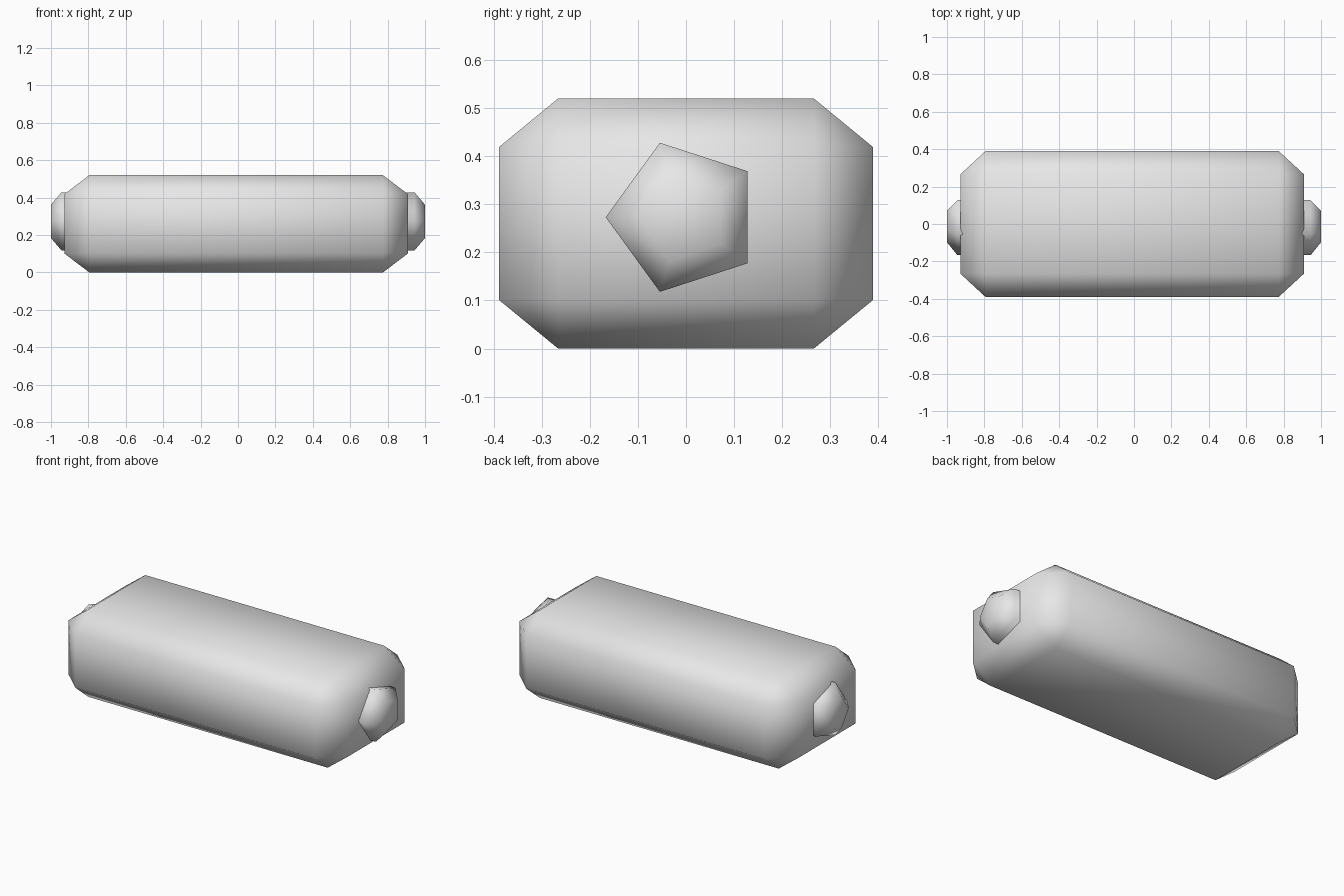
import bpy, bmesh, math
from mathutils import Matrix

cube = bpy.data.objects.get("Cube")
if cube:
    bpy.data.objects.remove(cube, do_unlink=True)

grey = bpy.data.materials.new("plain grey")
grey.use_nodes = True
colour = (0.8, 0.8, 0.8, 1)
grey.diffuse_color = colour
grey.node_tree.nodes["Principled BSDF"].inputs["Base Color"].default_value = colour


def finish(bm, name, location):
    """Turn a bmesh into a smooth shaded object."""
    bmesh.ops.recalc_face_normals(bm, faces=bm.faces)
    for face in bm.faces:
        face.smooth = True
    mesh = bpy.data.meshes.new(name)
    bm.to_mesh(mesh)
    bm.free()
    mesh.materials.append(grey)
    obj = bpy.data.objects.new(name, mesh)
    obj.location = location
    bpy.context.collection.objects.link(obj)


# Body: chamfered block, with its own chamfer depth along each axis
outer = (0.918, 0.389, 0.26)
inner = (0.785, 0.266, 0.159)
bm = bmesh.new()
bmesh.ops.create_cube(bm, size=2)
bmesh.ops.bevel(bm, geom=bm.edges[:], offset=0.4, segments=1, affect='EDGES')
for v in bm.verts:
    for axis in range(3):
        size = outer[axis] if abs(v.co[axis]) > 0.9 else inner[axis]
        v.co[axis] = math.copysign(size, v.co[axis])
finish(bm, "body", (-0.01, 0, 0.26))

# Axle pin: five-sided bar through the body with chamfered ends
bm = bmesh.new()
turn = Matrix.Rotation(math.pi / 2, 4, 'Y')
bmesh.ops.create_cone(bm, cap_ends=True, segments=5, radius1=0.163,
                      radius2=0.163, depth=2, matrix=turn)
# Point one corner of the pentagon to the front
corner = bm.verts[:][0].co
bmesh.ops.rotate(bm, verts=bm.verts, matrix=Matrix.Rotation(
    math.pi - math.atan2(corner.z, corner.y), 3, 'X'))
rims = [e for e in bm.edges if abs(e.verts[0].co.x - e.verts[1].co.x) < 0.1]
bmesh.ops.bevel(bm, geom=rims, offset=0.056, segments=1, affect='EDGES')
finish(bm, "axle_pin", (0, -0.004, 0.273))
